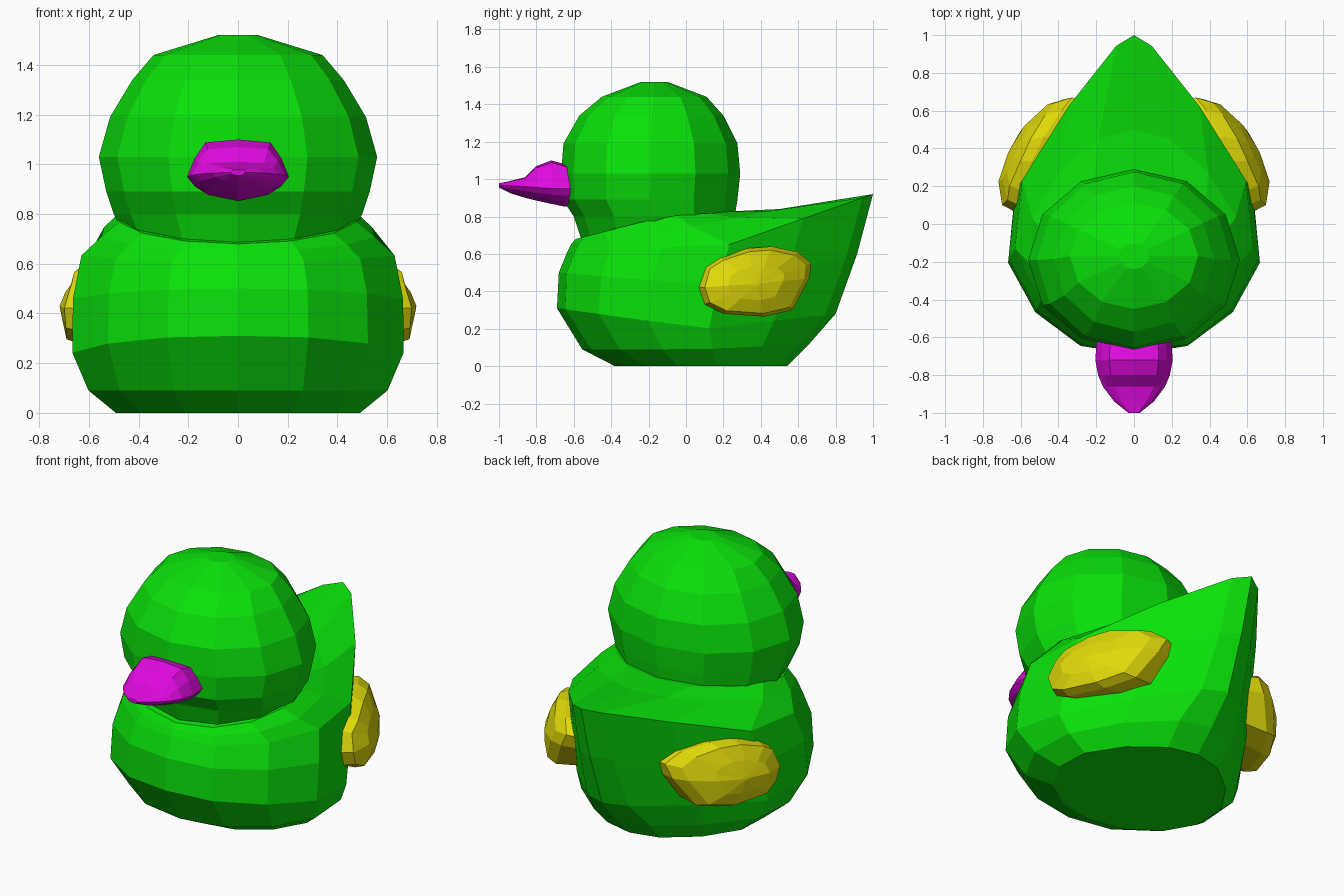
import bpy, bmesh
from math import sin, cos, pi

if "Cube" in bpy.data.objects:
    bpy.data.objects.remove(bpy.data.objects["Cube"])


def material(name, color):
    m = bpy.data.materials.new(name)
    m.diffuse_color = color
    m.use_nodes = True
    m.node_tree.nodes["Principled BSDF"].inputs["Base Color"].default_value = m.diffuse_color
    return m


GREEN = material("green", (0.003, 0.75, 0.003, 1))
YELLOW = material("yellow", (0.75, 0.7, 0.003, 1))
PURPLE = material("purple", (0.75, 0.003, 0.75, 1))


def loft(name, rings, mat):
    """Skin a list of closed rings and cap both ends, flat shaded."""
    bm = bmesh.new()
    loops = [[bm.verts.new(p) for p in ring] for ring in rings]
    n = len(loops[0])
    for a, b in zip(loops, loops[1:]):
        for i in range(n):
            j = (i + 1) % n
            bm.faces.new((a[i], a[j], b[j], b[i]))
    bm.faces.new(loops[0])
    bm.faces.new(loops[-1])
    bmesh.ops.recalc_face_normals(bm, faces=bm.faces[:])
    me = bpy.data.meshes.new(name)
    bm.to_mesh(me)
    bm.free()
    ob = bpy.data.objects.new(name, me)
    bpy.context.collection.objects.link(ob)
    me.materials.append(mat)
    return ob


def mirrored(half):
    """Complete a half ring whose first and last points lie on x = 0."""
    return half + [(-x, y, z) for x, y, z in half[-2:0:-1]]


def lerp(a, b, t):
    return a + (b - a) * t


def interp(table, t):
    for (t0, a), (t1, b) in zip(table, table[1:]):
        if t <= t1:
            return lerp(a, b, max(0, (t - t0) / (t1 - t0)))
    return table[-1][1]


# Body: half outlines blend from a rounded base to a pointed tail
ROUND = [(sin(pi * i / 7), (1 - cos(pi * i / 7)) / 2) for i in range(8)]
POINTED = [(0, 0), (.42, .025), (.78, .14), (1, .31), (.94, .53), (.55, .77), (.15, .965), (0, 1)]


def body_ring(w, yf, yb, zf, zs, zb, p):
    half = []
    for (u0, v0), (u1, v1) in zip(ROUND, POINTED):
        u, v = lerp(u0, u1, p), lerp(v0, v1, p)
        z = interp([(0, zf), (.53, zs), (1, zb)], v)
        half.append((u * w, lerp(yf, yb, v), z))
    half[0], half[-1] = (0,) + half[0][1:], (0,) + half[-1][1:]
    return mirrored(half)


loft("body", [body_ring(*r) for r in [
    (.50, -.38, .54, 0, 0, 0, .3),
    (.61, -.555, .66, .09, .09, .12, .45),
    (.67, -.69, .80, .31, .20, .28, .8),
    (.665, -.68, .915, .50, .43, .60, .95),
    (.63, -.635, 1.0, .61, .65, .92, 1),
    (.56, -.615, .50, .65, .735, .84, .35),
    (.49, -.59, .29, .68, .80, .83, 0)]], GREEN)

# Head: twelve-sided stacked rings (half width, front, back, height)
HEAD = [(.44, -.56, .24, .68), (.50, -.60, .26, .80), (.53, -.66, .275, .89),
        (.56, -.668, .29, 1.03), (.515, -.655, .275, 1.19),
        (.425, -.57, .20, 1.34), (.34, -.45, .11, 1.44), (.08, -.24, -.10, 1.52)]
loft("head", [[(w * sin(a), (f + b) / 2 - (b - f) / 2 * cos(a), z)
               for a in (2 * pi * i / 12 for i in range(12))]
              for w, f, b, z in HEAD], GREEN)

# Beak: sections (y, half width, top, corner height, bottom)
BEAK = [(-.56, .19, 1.05, .95, .86), (-.65, .20, 1.08, .95, .853),
        (-.72, .205, 1.10, .95, .868), (-.80, .19, 1.07, .955, .885),
        (-.86, .165, 1.01, .96, .9), (-.94, .105, .99, .965, .925),
        (-1.0, .03, .978, .968, .955)]
loft("beak", [mirrored([(0, y, t), (w * .64, y, t - (t - m) * .08),
                        (w * .85, y, lerp(m, t, .5)), (w, y, m),
                        (w * .87, y, lerp(m, b, .4)),
                        (w * .6, y, lerp(m, b, .75)), (0, y, b)])
              for y, w, t, m, b in BEAK], PURPLE)

# Wings: a side outline puffed outward along the curve of the body
OUTLINE = [(.07, .42), (.10, .53), (.18, .58), (.33, .63), (.46, .64), (.60, .61),
           (.67, .55), (.66, .47), (.57, .30), (.42, .265), (.20, .28), (.10, .33)]
CURVE = [(.07, .71), (.2, .725), (.32, .69), (.45, .635), (.58, .545), (.68, .43)]


def wing_ring(scale, depth, side):
    ring = []
    for y, z in OUTLINE:
        y, z = lerp(.38, y, scale), lerp(.44, z, scale)
        lean = .4 * max(0, z - .44) + .12 * max(0, .42 - z)
        ring.append((side * (interp(CURVE, y) - depth - lean), y, z))
    return ring


for label, side in (("right", 1), ("left", -1)):
    loft(label + "_wing", [wing_ring(s, d, side) for s, d in
                           [(.85, .26), (1, .07), (.9, .015), (.5, 0), (.05, 0)]], YELLOW)
